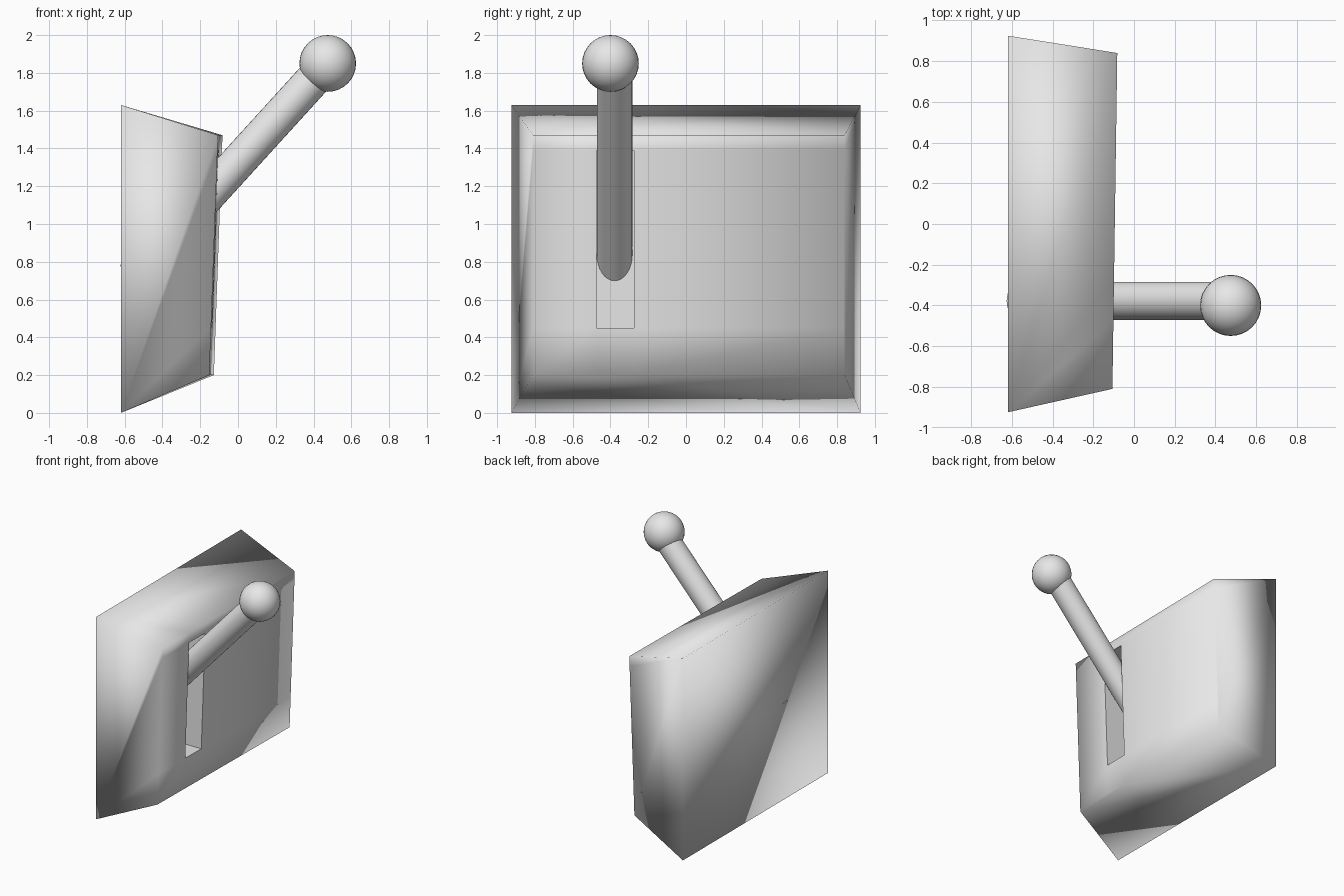
import bpy, bmesh, math
from mathutils import Vector

cube = bpy.data.objects.get("Cube")
if cube:
    bpy.data.objects.remove(cube, do_unlink=True)

# Single light grey material
grey = bpy.data.materials.new("light_grey")
grey.use_nodes = True
colour = (0.8, 0.8, 0.8, 1)
grey.diffuse_color = colour
grey.node_tree.nodes["Principled BSDF"].inputs["Base Color"].default_value = colour


def add_object(name, bm):
    bmesh.ops.recalc_face_normals(bm, faces=bm.faces)
    mesh = bpy.data.meshes.new(name)
    bm.to_mesh(mesh)
    bm.free()
    mesh.materials.append(grey)
    obj = bpy.data.objects.new(name, mesh)
    bpy.context.collection.objects.link(obj)
    return obj


# Switch housing: tapered box with a slightly tilted face and a deep slot
BACK, SLOT_FLOOR = -0.62, -0.445
ys = [-0.81, -0.475, -0.275, 0.84]
zs = [0.2, 0.45, 1.39, 1.47]


def face_x(y, z):
    return -0.14 + 0.036 * (z - 0.2) + 0.0145 * y


bm = bmesh.new()
grid = [[bm.verts.new((face_x(y, z), y, z)) for z in zs] for y in ys]
for i in range(3):
    for j in range(3):
        if (i, j) != (1, 1):
            bm.faces.new((grid[i][j], grid[i + 1][j], grid[i + 1][j + 1], grid[i][j + 1]))

# Back plate and four sloping sides
back = [bm.verts.new((BACK, y, z)) for y, z in
        ((-0.925, 0), (0.925, 0), (0.925, 1.63), (-0.925, 1.63))]
bm.faces.new(back)
rims = [[row[0] for row in grid], grid[3],
        [row[3] for row in reversed(grid)], grid[0][::-1]]
for k, rim in enumerate(rims):
    bm.faces.new([back[k]] + list(rim) + [back[(k + 1) % 4]])

# Slot walls and floor, with crisp edges
mouth = [grid[1][1], grid[2][1], grid[2][2], grid[1][2]]
floor = [bm.verts.new((SLOT_FLOOR, v.co.y, v.co.z)) for v in mouth]
slot = [bm.faces.new(floor)]
for k in range(4):
    n = (k + 1) % 4
    slot.append(bm.faces.new((mouth[k], mouth[n], floor[n], floor[k])))
for f in bm.faces:
    f.smooth = True
for f in slot:
    for e in f.edges:
        e.smooth = False
add_object("switch_housing", bm)

# Lever rod: slanted cylinder seated in the slot
start, end = Vector((-0.556, -0.378, 0.717)), Vector((0.475, -0.378, 1.85))
axis = end - start
bm = bmesh.new()
bmesh.ops.create_cone(bm, cap_ends=True, segments=32, radius1=0.094,
                      radius2=0.094, depth=axis.length)
rod = add_object("lever_rod", bm)
rod.location = (start + end) / 2
rod.rotation_euler = axis.to_track_quat("Z", "Y").to_euler()

# Lever knob
bm = bmesh.new()
bmesh.ops.create_uvsphere(bm, u_segments=32, v_segments=16, radius=0.15)
knob = add_object("lever_knob", bm)
knob.location = (0.475, -0.4, 1.85)

# Smooth shading on the round parts
for obj in (rod, knob):
    bpy.ops.object.select_all(action="DESELECT")
    obj.select_set(True)
    bpy.context.view_layer.objects.active = obj
    bpy.ops.object.shade_smooth_by_angle(angle=math.radians(40))
